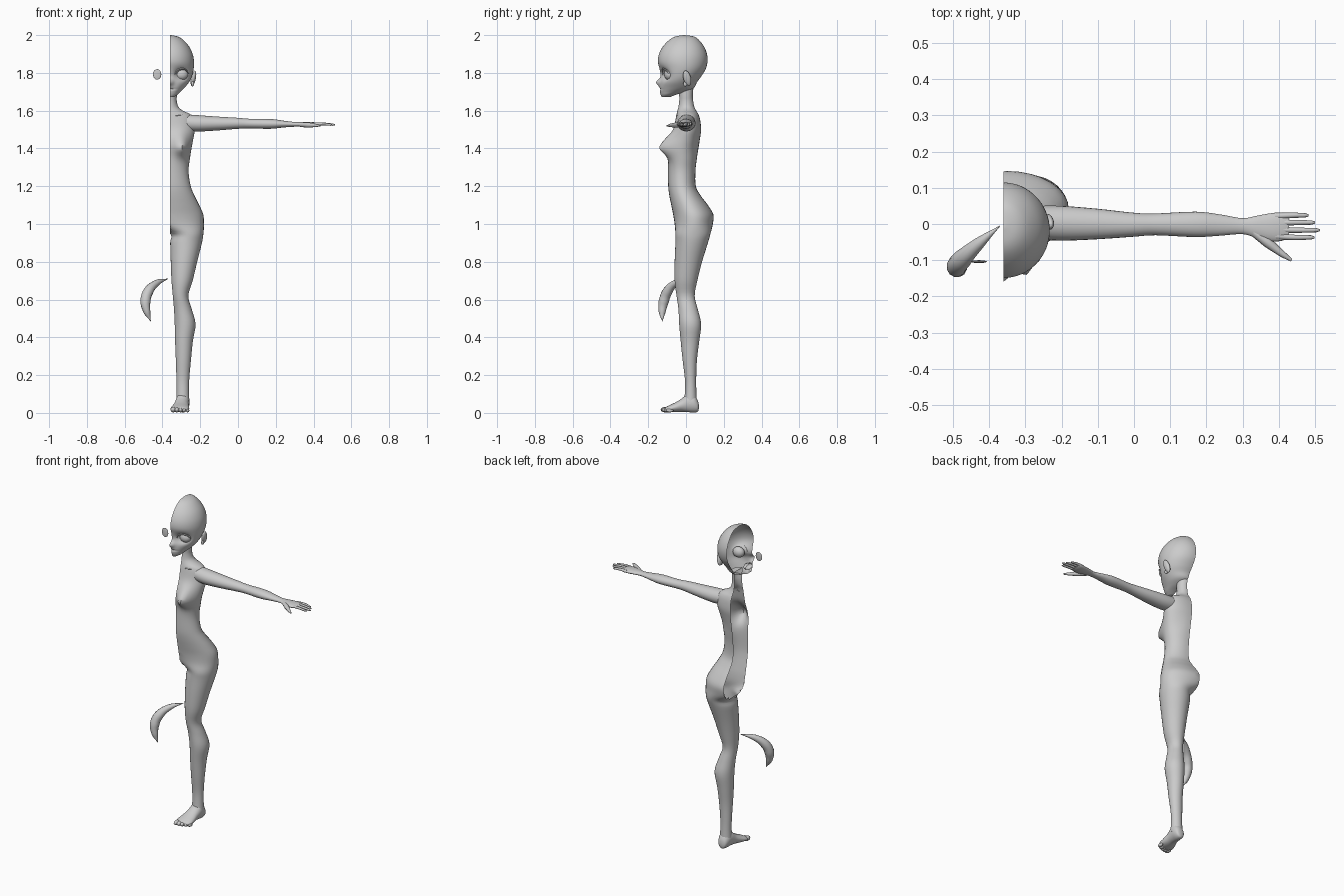
import bpy, bmesh, math
from mathutils import Vector

CUT = -0.36  # plane where the half body is open

grey = bpy.data.materials.new("matte grey")
grey.diffuse_color = (0.6, 0.6, 0.6, 1)


def finish(ob, angle=50):
    ob.data.materials.clear()
    ob.data.materials.append(grey)
    bpy.ops.object.select_all(action='DESELECT')
    ob.select_set(True)
    bpy.context.view_layer.objects.active = ob
    bpy.ops.object.shade_smooth_by_angle(angle=math.radians(angle))
    return ob


def smooth_rows(rows, steps):
    """Catmull-Rom interpolation of cross-section rows."""
    out = []
    for i in range(len(rows) - 1):
        p = [rows[max(i - 1, 0)], rows[i], rows[i + 1], rows[min(i + 2, len(rows) - 1)]]
        for s in range(steps):
            t = s / steps
            out.append([0.5 * (2 * b + (c - a) * t + (2*a - 5*b + 4*c - d) * t*t
                               + (3*b - a - 3*c + d) * t**3) for a, b, c, d in zip(*p)])
    return out + [list(rows[-1])]


def loft(name, rows, axis='z', seg=32, steps=4, caps=True, bumps=()):
    """Rows are (position, centre, radius, low, high); anything past CUT is left open."""
    bm = bmesh.new()
    rings = []
    for t, c, r, lo, hi in smooth_rows(rows, steps):
        ring = []
        for k in range(seg):
            a = 2 * math.pi * k / seg
            u, v = c + r * math.cos(a), (lo + hi) / 2 + (hi - lo) / 2 * math.sin(a)
            co = Vector({'z': (u, v, t), 'x': (t, u, v), 'y': (u, t, v)}[axis])
            for centre, size, dy in bumps:
                d2 = sum(((p - q) / s) ** 2 for p, q, s in zip(co, centre, size))
                co.y += dy * math.exp(-d2)
            co.x = max(co.x, CUT)
            ring.append(bm.verts.new(co))
        rings.append(ring)
    for a, b in zip(rings, rings[1:]):
        for k in range(seg):
            n = (k + 1) % seg
            bm.faces.new((a[k], a[n], b[n], b[k]))
    if caps:
        bm.faces.new(rings[0])
        bm.faces.new(rings[-1])
    open_faces = [f for f in bm.faces if all(v.co.x < CUT + 1e-4 for v in f.verts)]
    bmesh.ops.delete(bm, geom=open_faces, context='FACES')
    bmesh.ops.delete(bm, geom=[v for v in bm.verts if not v.link_faces], context='VERTS')
    bmesh.ops.remove_doubles(bm, verts=bm.verts, dist=1e-5)
    bmesh.ops.recalc_face_normals(bm, faces=bm.faces)
    me = bpy.data.meshes.new(name)
    bm.to_mesh(me)
    bm.free()
    ob = bpy.data.objects.new(name, me)
    bpy.context.collection.objects.link(ob)
    return finish(ob)


def ball(name, loc, size, rot=(0, 0, 0), seg=20):
    bpy.ops.mesh.primitive_uv_sphere_add(segments=seg, ring_count=seg // 2, location=loc, rotation=rot)
    ob = bpy.context.object
    ob.name, ob.scale = name, size
    return finish(ob, 80)


def tube(name, pts, radii, bevel=3):
    cu = bpy.data.curves.new(name, 'CURVE')
    cu.dimensions, cu.bevel_depth, cu.bevel_resolution = '3D', 1, bevel
    cu.use_fill_caps, cu.resolution_u = True, 5
    sp = cu.splines.new('BEZIER')
    sp.bezier_points.add(len(pts) - 1)
    for b, p, r in zip(sp.bezier_points, pts, radii):
        b.co, b.radius = p, r
        b.handle_left_type = b.handle_right_type = 'AUTO'
    ob = bpy.data.objects.new(name, cu)
    bpy.context.collection.objects.link(ob)
    bpy.ops.object.select_all(action='DESELECT')
    ob.select_set(True)
    bpy.context.view_layer.objects.active = ob
    bpy.ops.object.convert(target='MESH')
    return finish(bpy.context.object)


# Neck, torso and leg in one shell; chest raised by a bump
loft("body", [
    (1.73, CUT, .036, -.040, .040), (1.68, CUT, .036, -.036, .036),
    (1.65, CUT, .036, -.036, .038), (1.62, CUT, .045, -.040, .044),
    (1.60, CUT, .068, -.045, .054), (1.58, CUT, .108, -.050, .066),
    (1.55, CUT, .128, -.056, .075), (1.50, CUT, .132, -.066, .080),
    (1.45, CUT, .123, -.080, .074), (1.40, CUT, .114, -.090, .066),
    (1.35, CUT, .106, -.095, .058), (1.28, CUT, .098, -.095, .050),
    (1.20, CUT, .110, -.094, .052), (1.15, CUT, .130, -.088, .078),
    (1.10, CUT, .155, -.078, .116), (1.05, CUT, .176, -.068, .145),
    (1.00, -.330, .150, -.060, .142), (.95, -.272, .089, -.056, .130),
    (.90, -.275, .084, -.056, .116), (.80, -.286, .070, -.060, .085),
    (.70, -.296, .056, -.060, .060), (.62, -.304, .041, -.050, .046),
    (.55, -.292, .047, -.040, .062), (.47, -.280, .055, -.036, .080),
    (.38, -.286, .047, -.028, .070), (.28, -.289, .040, -.018, .058),
    (.18, -.292, .034, -.006, .054), (.11, -.292, .033, -.006, .055),
    (.05, -.292, .035, -.010, .058)],
    bumps=[((-.297, -.095, 1.405), (.042, .09, .045), -.064),
           ((-.300, -.080, 1.455), (.045, .09, .045), -.020)])

# Half head: brow, nose and eye socket shaped by bumps
loft("head", [
    (2.0, CUT, .002, -.012, -.008), (1.993, CUT, .040, -.055, .040),
    (1.975, CUT, .070, -.088, .068), (1.94, CUT, .101, -.122, .095),
    (1.90, CUT, .120, -.143, .111), (1.86, CUT, .127, -.149, .114),
    (1.82, CUT, .125, -.140, .104), (1.78, CUT, .115, -.135, .080),
    (1.75, CUT, .100, -.137, .058), (1.72, CUT, .076, -.139, .042),
    (1.70, CUT, .056, -.138, .000), (1.685, CUT, .040, -.134, -.050),
    (1.672, CUT, .020, -.128, -.085)], seg=64, steps=5,
    bumps=[((CUT, -.14, 1.75), (.016, .05, .018), -.022),
           ((-.300, -.12, 1.793), (.032, .06, .026), .034),
           ((CUT, -.14, 1.714), (.030, .05, .004), .006)])
ball("eyeball", (-.300, -.088, 1.792), (.036, .028, .032))
tube("upper_eyelid", [(-.335, -.122, 1.79), (-.320, -.125, 1.814), (-.298, -.122, 1.822),
                      (-.276, -.108, 1.815), (-.262, -.092, 1.797)], [.002, .004, .004, .004, .002], 1)
ball("eye_highlight", (-.428, -.104, 1.792), (.022, .004, .028))
ball("ear", (-.236, .006, 1.772), (.013, .020, .042), (.25, .2, 0))
ball("ear_lobe", (-.240, -.004, 1.742), (.008, .011, .014), seg=12)

# Mouth lining, open at the cut plane
loft("mouth_lining", [(1.728, CUT, .006, -.118, -.100), (1.722, CUT, .024, -.134, -.080),
                      (1.710, CUT, .030, -.136, -.070), (1.698, CUT, .024, -.130, -.080),
                      (1.693, CUT, .006, -.115, -.100)], steps=2, seg=16)

# Collar bone ridge
tube("collar_bone", [(-.335, -.047, 1.572), (-.315, -.049, 1.576), (-.29, -.045, 1.578)],
     [.001, .003, .001], 1)

# Arm and palm
loft("arm", [
    (-.27, .004, .046, 1.492, 1.580), (-.20, .002, .048, 1.490, 1.575),
    (-.10, .000, .042, 1.496, 1.568), (.00, -.002, .033, 1.504, 1.562),
    (.06, -.001, .030, 1.506, 1.557), (.17, -.001, .035, 1.504, 1.556),
    (.24, -.003, .029, 1.511, 1.547), (.30, -.006, .022, 1.515, 1.540),
    (.34, -.008, .031, 1.515, 1.540), (.38, -.009, .039, 1.514, 1.540),
    (.41, -.007, .039, 1.516, 1.538), (.428, -.006, .030, 1.521, 1.535)],
    axis='x', seg=24, caps=True)

# Fingers and thumb
for i, (y, tip) in enumerate([(.024, .482), (.004, .500), (-.017, .513), (-.037, .498)]):
    tube(f"finger_{i + 1}", [(.39, y * .9, 1.528), (.44, y, 1.530), (tip - .01, y, 1.526), (tip, y, 1.525)],
         [.009, .0075, .006, .003], 2)
tube("thumb", [(.33, -.022, 1.526), (.37, -.052, 1.524), (.41, -.083, 1.522), (.435, -.100, 1.520)],
     [.012, .014, .009, .004], 2)

# Foot with five toes
loft("foot", [
    (.068, -.290, .008, .022, .040), (.062, -.290, .024, .006, .066),
    (.040, -.291, .034, .002, .100), (.010, -.294, .036, .004, .105),
    (-.020, -.299, .038, .006, .078), (-.055, -.304, .045, .004, .056),
    (-.085, -.308, .049, .004, .042), (-.105, -.312, .040, .008, .032),
    (-.112, -.314, .020, .014, .024)], axis='y', seg=24)
for i in range(5):
    ball(f"toe_{i + 1}", (-.343 + .019 * i, -.110 + .003 * i * i / 2, .017 - .001 * i),
         (.0145 - .0012 * i, .024 - .001 * i, .0145 - .001 * i), seg=12)

# Loose crescent beside the leg
tube("crescent", [(-.370, -.005, .710), (-.430, -.055, .688), (-.475, -.098, .642),
                  (-.490, -.118, .590), (-.482, -.126, .535), (-.462, -.125, .485)],
     [.001, .017, .027, .028, .019, .001], 4)
